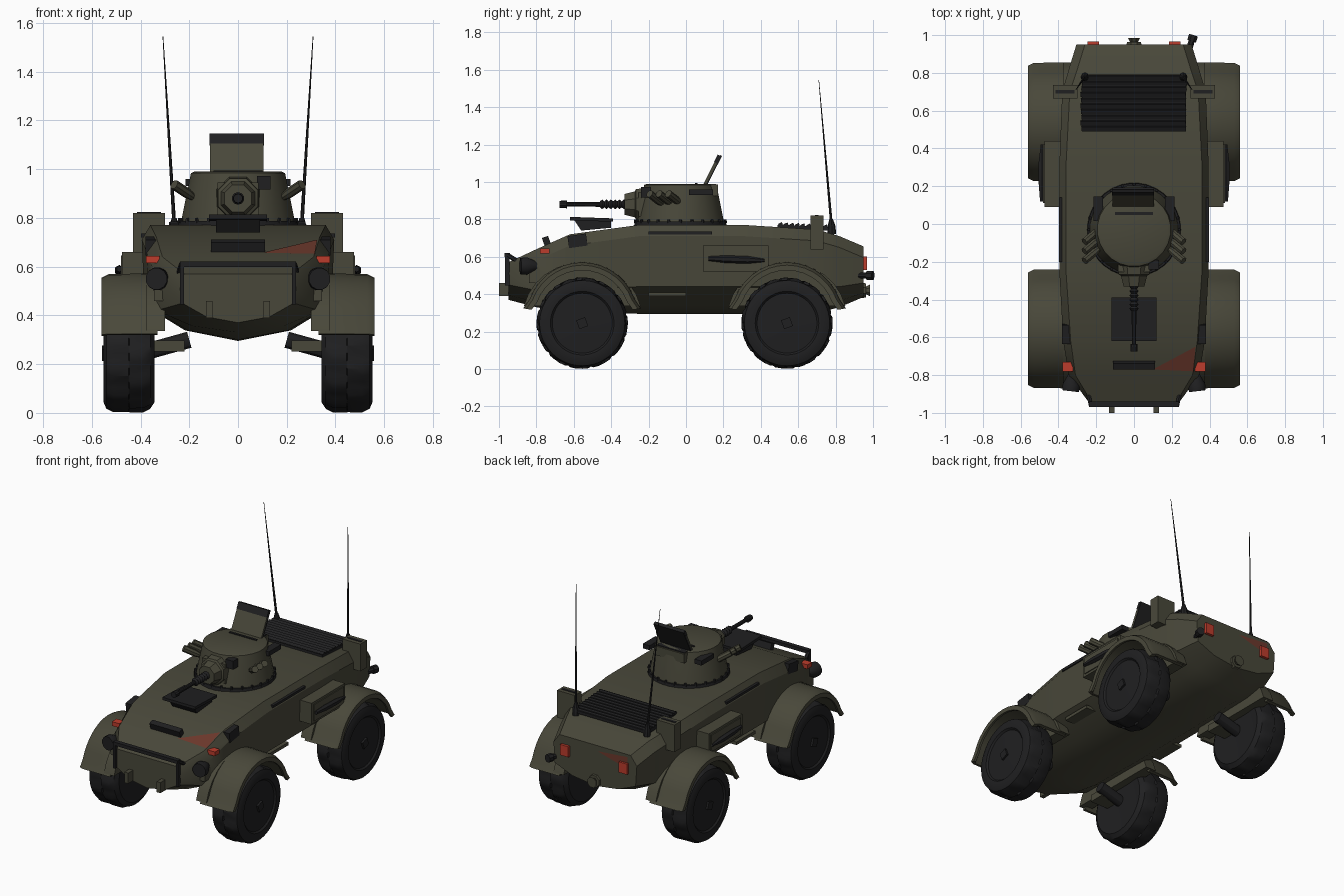
import bpy, bmesh, math, random
from mathutils import Vector, Matrix

random.seed(4)
if "Cube" in bpy.data.objects:
    bpy.data.objects.remove(bpy.data.objects["Cube"])


def material(name, rgb):
    m = bpy.data.materials.new(name)
    m.use_nodes = True
    m.diffuse_color = (*rgb, 1)
    m.node_tree.nodes["Principled BSDF"].inputs["Base Color"].default_value = (*rgb, 1)
    return m


OLIVE = material("olive paint", (.066, .064, .042))
BLACK = material("black rubber and steel", (.014, .014, .015))
RED = material("red lamp", (.5, .045, .025))
RUST = material("faded red", (.15, .04, .025))
parts = []


def add(name, verts, faces, mat):
    me = bpy.data.meshes.new(name)
    me.from_pydata([tuple(v) for v in verts], [], faces)
    bm = bmesh.new()
    bm.from_mesh(me)
    bmesh.ops.recalc_face_normals(bm, faces=bm.faces)
    bm.to_mesh(me)
    bm.free()
    me.materials.append(mat)
    ob = bpy.data.objects.new(name, me)
    bpy.context.collection.objects.link(ob)
    parts.append(ob)
    return ob


def loft(name, rings, mat, closed=False):
    """Skin a list of equal rings; cap the ends unless closed."""
    n, k = len(rings[0]), len(rings)
    faces = [(i * n + j, i * n + (j + 1) % n, (i + 1) % k * n + (j + 1) % n, (i + 1) % k * n + j)
             for i in range(k if closed else k - 1) for j in range(n)]
    if not closed:
        faces += [tuple(range(n)), tuple(range((k - 1) * n, k * n))]
    return add(name, [v for r in rings for v in r], faces, mat)


def box(name, centre, size, mat, tilt=0, axis='X'):
    rot = Matrix.Rotation(math.radians(tilt), 3, axis)
    ring = lambda z: [Vector(centre) + rot @ Vector((x * size[0], y * size[1], z * size[2]))
                      for x, y in ((-.5, -.5), (.5, -.5), (.5, .5), (-.5, .5))]
    return loft(name, [ring(-.5), ring(.5)], mat)


def tube(name, a, b, profile, mat, n=12):
    """Turned part from a to b; profile holds (fraction along, radius)."""
    a, b = Vector(a), Vector(b)
    q = (b - a).to_track_quat('Z', 'Y')
    return loft(name, [[a.lerp(b, t) + q @ Vector((r * math.cos(u), r * math.sin(u), 0))
                        for u in (math.tau * (j + .5) / n for j in range(n))]
                       for t, r in profile], mat)


# Hull: y, roof half-width, roof z, half-width, chine z, keel z
stations = [(-.95, .22, .57, .235, .45, .37), (-.8, .31, .64, .345, .42, .33),
            (-.62, .335, .72, .375, .43, .30), (-.25, .36, .77, .395, .44, .295),
            (.31, .36, .77, .395, .44, .295), (.7, .34, .745, .38, .44, .30),
            (.82, .30, .71, .345, .44, .33), (.95, .26, .655, .305, .46, .385)]
rings = []
for y, wt, zt, w, zc, zk in stations:
    half = [(wt, zt), (w, zt - .06), (w * .97, zc), (w * .55, zk + (zc - zk) * .3)]
    rings.append([(x, y, z) for x, z in half] + [(0, y, zk)] + [(-x, y, z) for x, z in half[::-1]])
loft("hull", rings, OLIVE)


def roof(x, y, lift=0):
    for a, b in zip(stations, stations[1:]):
        if a[0] <= y <= b[0]:
            return (x, y, a[2] + (b[2] - a[2]) * (y - a[0]) / (b[0] - a[0]) + lift)


# Faded red streaks beside one front lamp and one rear lamp
add("front_streak", [roof(.1, -.77, .004), roof(.315, -.78, .004), roof(.325, -.65, .004)], [(0, 1, 2)], RUST)
add("rear_streak", [(-.02, .953, .62), (-.24, .953, .56), (-.24, .953, .64)], [(0, 1, 2)], RUST)


# Running gear, one set for each corner
def wheel(name, s, cy):
    n, r, rows = 48, .245, []
    for k, (x, rad) in enumerate(((.35, .12), (.342, .2), (.36, .228), (.39, 1), (.445, 1), (.45, 1),
                                  (.51, 1), (.54, .228), (.552, .2), (.55, .17), (.54, .16), (.545, .05))):
        ring = []
        for j in range(n):
            lug = (j // 2 + (k > 4)) % 2
            q = r - .011 * lug - random.random() * .003 if rad == 1 else rad
            u = math.tau * j / n
            ring.append((s * x, cy + q * math.cos(u), r + q * math.sin(u)))
        rows.append(ring)
    loft(name + "_tyre", rows, BLACK)
    box(name + "_hub_cap", (s * .548, cy, .245), (.02, .05, .05), BLACK, 20)
    tube(name + "_axle", (s * .2, cy, .3), (s * .38, cy, .25), [(0, .035), (1, .035)], BLACK)
    box(name + "_suspension_arm", (s * .29, cy - .06, .275), (.14, .1, .045), OLIVE)


def fender(name, s, cy):
    rows = []
    for i in range(17):
        u = math.radians(10 + 160 * i / 16)
        # ends kick outwards
        grow = .02 if i in (0, 16) else 0
        point = lambda x, r: (s * x, cy + (r + grow) * math.cos(u), .272 + r * math.sin(u))
        rows.append([point(.33, .3), point(.53, .298), point(.56, .283), point(.56, .255),
                     point(.545, .255), point(.53, .278), point(.33, .278)])
    loft(name + "_fender", rows, OLIVE)
    # inner wheel arch joining the hull
    arch = [(cy + .32 * math.cos(math.pi * i / 14), .27 + .3 * math.sin(math.pi * i / 14)) for i in range(1, 14)]
    loft(name + "_arch", [[(s * x, y, z) for y, z in arch] for x in (.3, .375)], OLIVE)


for s, side in ((1, "left"), (-1, "right")):
    for cy, end in ((-.555, "front"), (.54, "rear")):
        wheel(f"{end}_{side}_wheel", s, cy)
        fender(f"{end}_{side}", s, cy)

    # Stowage and side fittings
    box(side + "_side_bin", (s * .43, .265, .59), (.09, .35, .14), OLIVE)
    box(side + "_bin_lid", (s * .478, .265, .59), (.006, .31, .11), OLIVE)
    tube(side + "_tool_handle", (s * .487, .12, .59), (s * .487, .42, .58), [(0, .012), (.3, .02), (.7, .02), (1, .008)], BLACK, 6)
    box(side + "_side_rail", (s * .385, -.03, .727), (.025, .34, .016), BLACK)
    box(side + "_rear_locker", (s * .365, .7, .73), (.13, .07, .18), OLIVE)
    box(side + "_locker_slot", (s * .365, .7, .821), (.1, .018, .005), BLACK)
    box(side + "_vision_block", (s * .35, -.58, .685), (.06, .1, .065), BLACK, 8)
    box(side + "_step", (s * .33, -.1, .4), (.08, .2, .02), OLIVE)

    # Lamps and hooks
    box(side + "_front_lamp", (s * .35, -.755, .63), (.055, .05, .028), RED)
    tube(side + "_headlight", (s * .325, -.8, .55), (s * .335, -.885, .55), [(0, .025), (.6, .048), (1, .045)], BLACK)
    box(side + "_headlight_bracket", (s * .31, -.81, .51), (.07, .06, .1), OLIVE)
    box(side + "_tow_hook", (s * .118, -.965, .425), (.028, .07, .07), OLIVE)
    box(side + "_rear_lamp", (s * .215, .955, .565), (.06, .025, .07), RED)

    # Front guard leg and stay
    box(side + "_guard_leg", (s * .23, -.955, .53), (.016, .025, .17), BLACK)
    tube(side + "_guard_stay", (s * .23, -.955, .61), (s * .25, -.86, .55), [(0, .012), (1, .012)], BLACK, 6)

    # Whip aerial
    tube(side + "_aerial_base", (s * .26, .78, .72), (s * .262, .776, .8), [(0, .022), (.5, .022), (1, .01)], BLACK, 8)
    tube(side + "_aerial", (s * .262, .777, .78), (s * .308, .71, 1.545), [(0, .008), (.5, .005), (1, .0015)], BLACK, 6)

    # Smoke launchers
    for i in range(3):
        y = -.06 - i * .05
        tube(f"{side}_smoke_launcher_{i}", (s * .185, y + .03, .885), (s * .262, y - .035, .937),
             [(0, .014), (.3, .021), (1, .021)], OLIVE, 8)
    box(side + "_turret_sight", (s * .19, .08, .945), (.05, .13, .03), BLACK)

box("guard_bar", (0, -.955, .61), (.475, .03, .022), BLACK)
box("driver_vision_block", (0, -.745, .68), (.22, .035, .055), BLACK, 20)

# Driver hatch, propped open on a wedge
box("driver_hatch", (0, -.505, .8), (.24, .23, .018), BLACK, -2)
loft("hatch_wedge", [[(x, -.56, .74), (x, -.4, .755), (x, -.4, .795), (x, -.6, .8)] for x in (-.09, .09)], BLACK)

# Engine deck louvres
box("engine_deck", (0, .64, .755), (.55, .3, .02), BLACK, -3)
for i in range(10):
    y = .505 + i * .03
    box(f"louvre_{i}", (random.uniform(-.006, .006), y, .775 - (y - .5) * .05), (.555, .022, .012), BLACK, 25)

# Rear fittings
tube("tow_hitch", (0, .94, .42), (0, .985, .42), [(0, .045), (.5, .04), (.5, .022), (1, .035)], OLIVE, 8)
tube("exhaust_pipe", (.29, .92, .5), (.315, 1, .5), [(0, .018), (.6, .018), (.6, .026), (1, .026)], BLACK, 8)

# Turret
T = -.03
tube("turret_ring", (0, T, .755), (0, T, .788), [(0, .25), (1, .245)], BLACK, 32)
tube("turret", (0, T, .78), (0, T, .99), [(0, .235), (.1, .232), (.85, .2), (.97, .195), (1, .18)], OLIVE, 24)
for i in range(24):
    u = math.tau * i / 24
    x, y = math.cos(u), math.sin(u)
    tube(f"ring_bolt_{i}", (.24 * x, T + .24 * y, .78), (.24 * x, T + .24 * y, .8), [(0, .009), (1, .007)], BLACK, 6)
box("turret_bustle", (0, .125, .955), (.21, .09, .06), OLIVE)
box("gunner_sight", (.105, -.215, .945), (.055, .05, .055), BLACK)
box("roof_slot", (0, .055, .992), (.2, .015, .006), BLACK)
box("roof_hatch_well", (0, .13, .987), (.2, .06, .006), BLACK)

# Open turret hatch: olive front, black lining and top strip
box("turret_hatch", (-.005, .137, 1.06), (.22, .014, .17), OLIVE, -27)
box("hatch_lining", (-.005, .147, 1.063), (.22, .012, .175), BLACK, -27)
box("hatch_top_strip", (-.005, .168, 1.122), (.222, .018, .045), BLACK, -27)

# Gun
G = .88
tube("mantlet", (0, -.19, G), (0, -.33, G), [(0, .1), (.55, .088), (.6, .075), (1, .06)], OLIVE, 8)
box("mantlet_frame", (0, -.225, G), (.17, .06, .13), OLIVE)
ribs = [(i / 12, .026 if i % 2 else .016) for i in range(13)]
tube("recoil_sleeve", (0, -.32, G), (0, -.46, G), ribs, BLACK, 10)
tube("gun_barrel", (0, -.44, G), (0, -.675, G), [(0, .013), (.83, .012), (.84, .021), (1, .019)], BLACK, 10)

# Smooth rounded parts, keep edges crisp
for ob in bpy.context.selected_objects:
    ob.select_set(False)
for ob in parts:
    ob.select_set(True)
bpy.context.view_layer.objects.active = parts[0]
bpy.ops.object.shade_smooth_by_angle(angle=math.radians(30))
